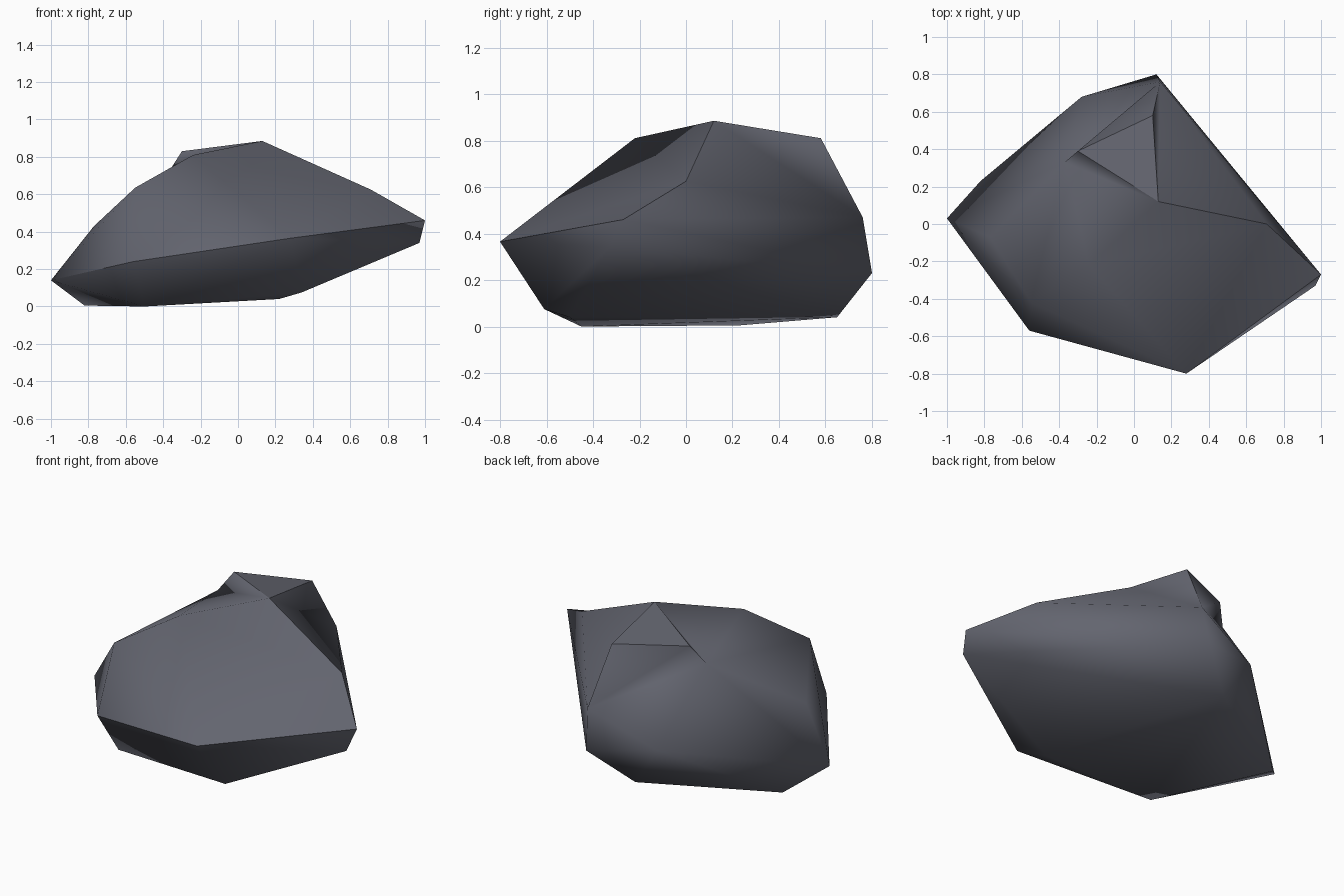
import bpy, bmesh
from mathutils import Vector

if "Cube" in bpy.data.objects:
    bpy.data.objects.remove(bpy.data.objects["Cube"])

# single slate colour
slate = bpy.data.materials.new("dark slate")
slate.diffuse_color = (0.125, 0.13, 0.16, 1)
slate.use_nodes = True
slate.node_tree.nodes["Principled BSDF"].inputs["Base Color"].default_value = slate.diffuse_color


def find_edge(edges, a, b, tol=0.01):
    """Edge joining two corner points, or None."""
    a, b = Vector(a), Vector(b)
    for e in edges:
        p, q = e.verts[0].co, e.verts[1].co
        if ((p - a).length < tol and (q - b).length < tol) or \
           ((p - b).length < tol and (q - a).length < tol):
            return e
    return None


def hull(name, points, flips=()):
    """Faceted stone chunk: convex hull of corner points, some edges turned."""
    bm = bmesh.new()
    for p in points:
        bm.verts.new(p)
    bmesh.ops.convex_hull(bm, input=bm.verts[:])
    loose = [v for v in bm.verts if not v.link_faces]
    bmesh.ops.delete(bm, geom=loose, context='VERTS')
    for a, b in flips:
        e = find_edge(bm.edges, a, b)
        if e:
            bmesh.ops.rotate_edges(bm, edges=[e], use_ccw=False)
    bmesh.ops.recalc_face_normals(bm, faces=bm.faces[:])
    me = bpy.data.meshes.new(name)
    bm.to_mesh(me)
    bm.free()
    me.materials.append(slate)
    ob = bpy.data.objects.new(name, me)
    bpy.context.collection.objects.link(ob)
    return ob


peak = (0.13, 0.12, 0.885)
back = (0.14, 0.76, 0.47)
shoulder = (-0.37, 0.33, 0.72)
brow = (-0.24, -0.22, 0.81)
ridge = (0.71, 0.0, 0.625)
nose = (1.0, -0.27, 0.46)
front = (0.28, -0.80, 0.365)
front_left = (-0.56, -0.57, 0.24)
left_tip = (-1.0, 0.03, 0.14)
fin_back = (0.10, 0.58, 0.81)
fin_side = (-0.30, 0.39, 0.83)

# main boulder: top corners, rim corners, underside corners
boulder = hull("boulder", [
    peak, back, shoulder, brow, ridge, (-0.55, -0.42, 0.635),
    (-0.77, -0.07, 0.43), nose, (0.97, -0.33, 0.34), front,
    front_left, left_tip, (-0.28, 0.68, 0.29), (0.12, 0.80, 0.23),
    (-0.82, 0.23, 0.005), (-0.5, -0.45, 0.0), (0.34, -0.61, 0.075), (0.22, -0.5, 0.04),
    (-0.11, 0.65, 0.04)], flips=[(peak, nose), (brow, nose)])

# raised fin behind the peak, overhanging the back
fin = hull("fin", [peak, back, shoulder, fin_back, fin_side, (-0.05, 0.3, 0.5)])

# fuse the fin into the boulder
mod = boulder.modifiers.new("fuse", 'BOOLEAN')
mod.operation = 'UNION'
mod.solver = 'EXACT'
mod.object = fin
bpy.ops.object.select_all(action='DESELECT')
boulder.select_set(True)
bpy.context.view_layer.objects.active = boulder
bpy.ops.object.modifier_apply(modifier=mod.name)
bpy.data.objects.remove(fin)

# smooth stone with a few crisp edges
bm = bmesh.new()
bm.from_mesh(boulder.data)
for f in bm.faces:
    f.smooth = True
for a, b in [(peak, ridge), (ridge, nose), (nose, front), (front, front_left),
             (front_left, left_tip), (peak, fin_back), (fin_back, fin_side),
             (fin_side, peak), (fin_back, back), (fin_side, shoulder)]:
    e = find_edge(bm.edges, a, b)
    if e:
        e.smooth = False
bm.to_mesh(boulder.data)
bm.free()
